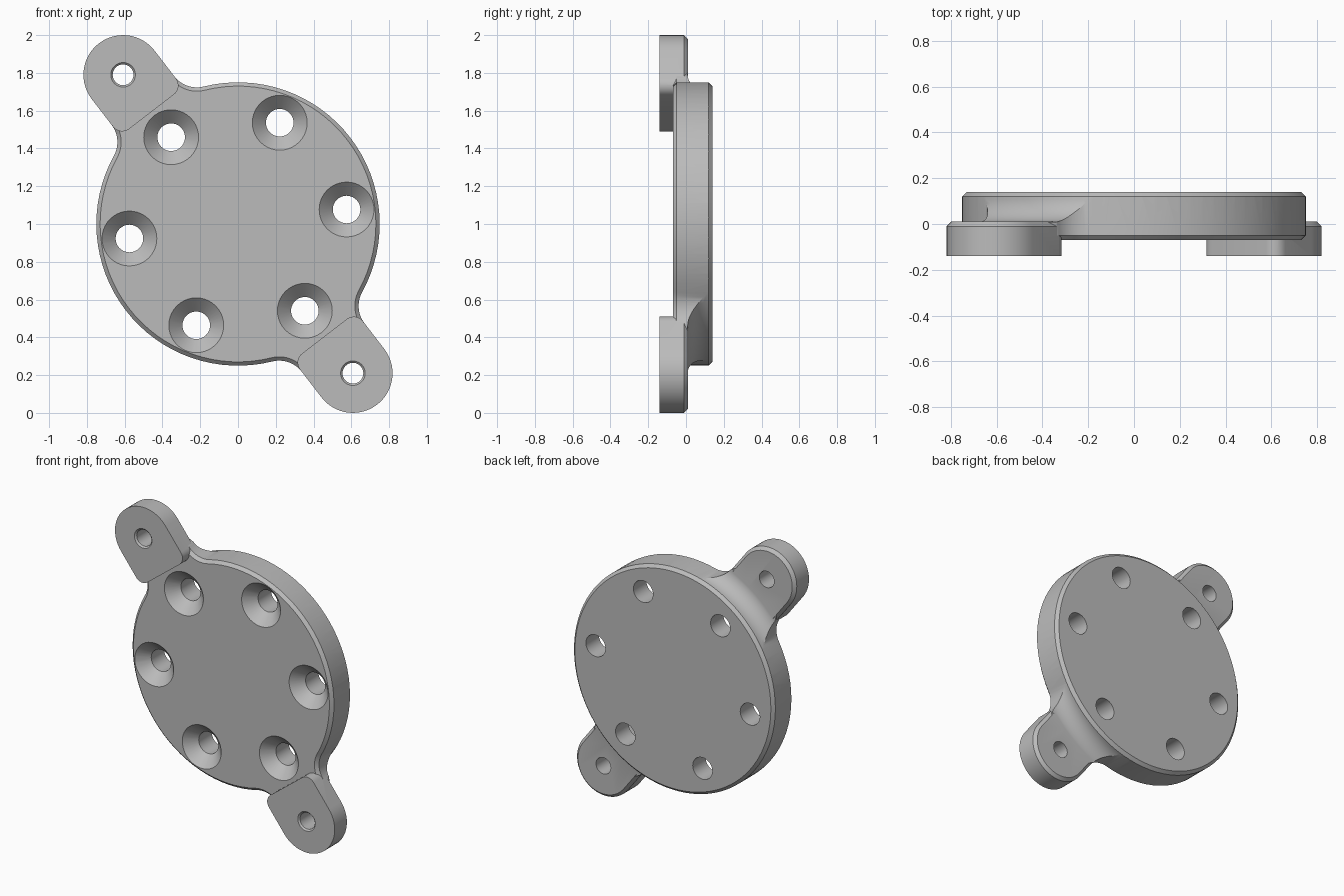
import bpy, bmesh
from math import sin, cos, pi, radians, asin, sqrt
from mathutils import Vector, Matrix

cube = bpy.data.objects.get("Cube")
if cube:
    bpy.data.objects.remove(cube, do_unlink=True)

grey = bpy.data.materials.new("plain_grey")
grey.use_nodes = True
grey.diffuse_color = (0.5, 0.5, 0.5, 1)
grey.node_tree.nodes["Principled BSDF"].inputs["Base Color"].default_value = (0.5, 0.5, 0.5, 1)

DISC_R, EAR_R, EAR_DIST, FLARE_R = 0.75, 0.21, 0.997, 0.15
EAR_ANGLES = [radians(-52.4), radians(127.6)]
CENTRE_Z = 1.0


def arc(cx, cy, r, start, end, steps):
    """Points along an arc, angles in radians, both ends included."""
    angles = [start + (end - start) * i / steps for i in range(steps + 1)]
    return [Vector((cx + r * cos(a), cy + r * sin(a))) for a in angles]


def circle(centre, r, steps=40):
    return arc(centre.x, centre.y, r, 0, 2 * pi, steps)[:-1]


def turned(points, angle):
    rot = Matrix.Rotation(angle, 2)
    return [rot @ p for p in points]


def inset(points, d):
    """Move a counter-clockwise outline inward by d."""
    result = []
    for i, p in enumerate(points):
        a = (p - points[i - 1]).normalized()
        b = (points[(i + 1) % len(points)] - p).normalized()
        t = (a + b).normalized()
        result.append(p + Vector((-t.y, t.x)) * d / max(t.dot(a), 0.5))
    return result


def make_object(name, rings, closed_loop=False):
    """Skin a list of equal rings; cap the ends or join last to first."""
    bm = bmesh.new()
    rows = [[bm.verts.new(p) for p in ring] for ring in rings]
    n = len(rows[0])
    pairs = list(zip(rows, rows[1:]))
    if closed_loop:
        pairs.append((rows[-1], rows[0]))
    else:
        bm.faces.new(rows[0])
        bm.faces.new(rows[-1])
    for low, high in pairs:
        for i in range(n):
            j = (i + 1) % n
            bm.faces.new((low[i], low[j], high[j], high[i]))
    bmesh.ops.recalc_face_normals(bm, faces=bm.faces)
    mesh = bpy.data.meshes.new(name)
    bm.to_mesh(mesh)
    bm.free()
    mesh.materials.append(grey)
    obj = bpy.data.objects.new(name, mesh)
    bpy.context.collection.objects.link(obj)
    return obj


def prism(name, outline, layers):
    """Stack an outline along y; each layer is (y, inset)."""
    return make_object(name, [[(p.x, y, p.y + CENTRE_Z) for p in inset(outline, d)]
                              for y, d in layers])


def combine(target, other, operation):
    mod = target.modifiers.new("combine", "BOOLEAN")
    mod.operation, mod.solver, mod.object = operation, "EXACT", other
    bpy.context.view_layer.objects.active = target
    bpy.ops.object.modifier_apply(modifier=mod.name)
    bpy.data.objects.remove(other, do_unlink=True)


# Disc outline with two flared necks
flare_v = EAR_R + FLARE_R
flare_u = sqrt((DISC_R + FLARE_R) ** 2 - flare_v ** 2)
spread = asin(flare_v / (DISC_R + FLARE_R))
flare = arc(flare_u, -flare_v, FLARE_R, pi - spread, pi / 2, 12)
neck = flare + [Vector((flare_u + 0.045, -0.188)), Vector((0.99, -0.188))]
neck += [Vector((p.x, -p.y)) for p in reversed(neck)]
half = neck + arc(0, 0, DISC_R, spread, pi - spread, 32)[1:-1]
outline = turned(half, EAR_ANGLES[0]) + turned(half, EAR_ANGLES[1])
plate = prism("mounting_plate", outline, [(-0.07, 0.02), (-0.05, 0), (0.14, 0)])

# Ring cutter: back chamfer of the disc and hollow fillet down to the ears
floor_y, fillet_r = 0.009, 0.111
profile = [Vector((0.70, 0.17))]
profile += arc(DISC_R + fillet_r, floor_y + fillet_r, fillet_r, pi, 1.5 * pi, 12)
profile += [Vector((1.4, floor_y)), Vector((1.4, 0.17))]
segments = 128
rings = []
for k in range(segments):
    a = 2 * pi * k / segments
    rings.append([(p.x * cos(a), p.y, CENTRE_Z + p.x * sin(a)) for p in profile])
combine(plate, make_object("fillet_cutter", rings, closed_loop=True), "DIFFERENCE")

# Mounting ears
ear = arc(EAR_DIST, 0, EAR_R, -pi / 2, pi / 2, 28)
ear += arc(0.81, 0.15, 0.06, pi / 2, pi, 8)
ear += arc(0.81, -0.15, 0.06, pi, 1.5 * pi, 8)
for angle in EAR_ANGLES:
    block = prism("ear", turned(ear, angle), [(-0.14, 0), (-0.01, 0), (0.01, 0.02)])
    combine(plate, block, "UNION")

# Ear holes with a small lead-in
for angle in EAR_ANGLES:
    centre = Vector((cos(angle), sin(angle))) * EAR_DIST
    hole = prism("ear_hole_cutter", circle(centre, 0.055),
                 [(-0.15, -0.02), (-0.13, 0), (0.1, 0)])
    combine(plate, hole, "DIFFERENCE")

# Six countersunk screw holes
for k in range(6):
    angle = EAR_ANGLES[0] + k * pi / 3
    centre = Vector((cos(angle), sin(angle))) * 0.58
    hole = prism("screw_hole_cutter", circle(centre, 0.073),
                 [(-0.09, -0.092), (0.002, 0), (0.2, 0)])
    combine(plate, hole, "DIFFERENCE")

# Smooth curved walls, keep edges crisp
bpy.ops.object.select_all(action="DESELECT")
plate.select_set(True)
bpy.context.view_layer.objects.active = plate
bpy.ops.object.shade_smooth_by_angle(angle=radians(25))
